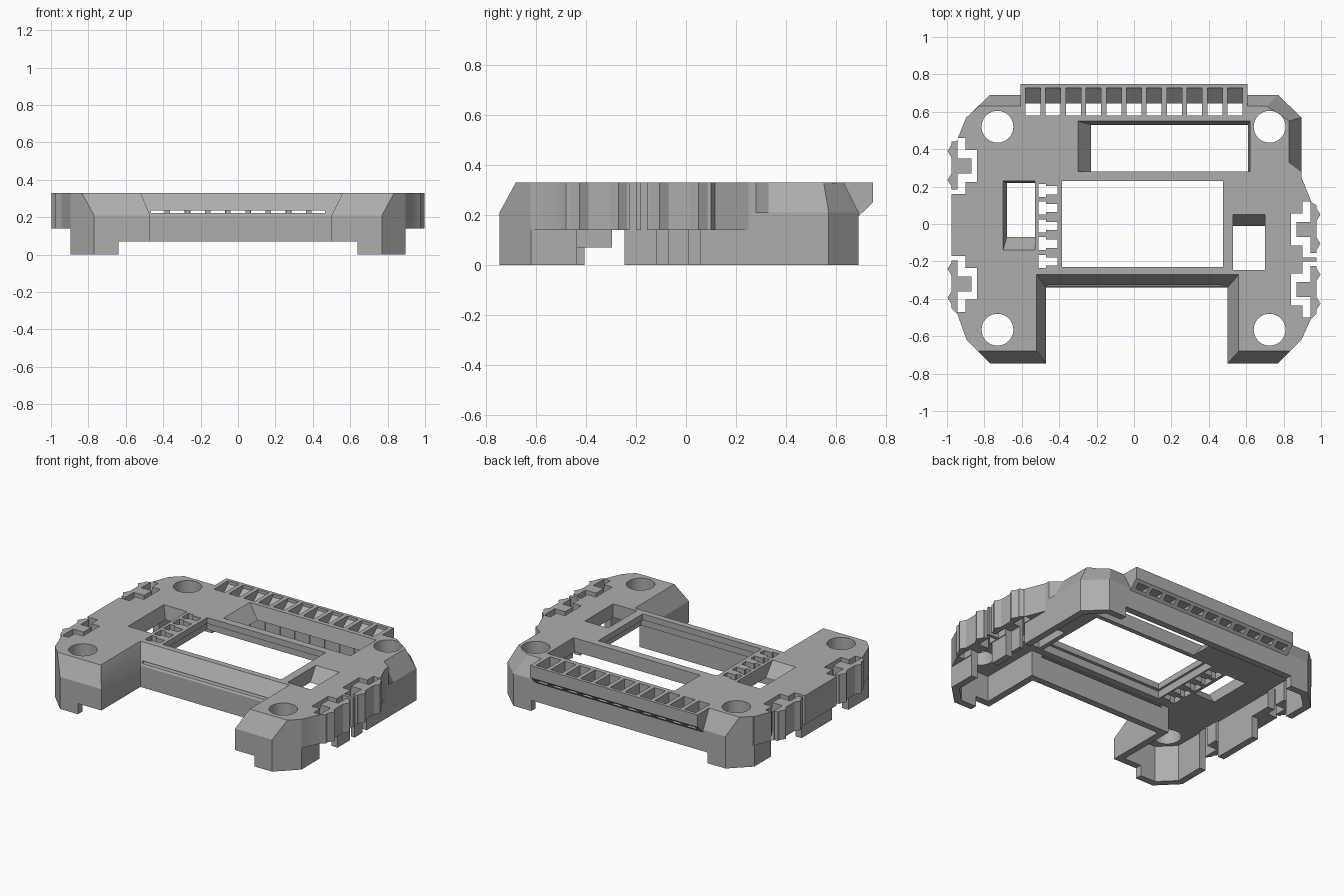
import bpy, bmesh, math
from mathutils import Vector

if "Cube" in bpy.data.objects:
    bpy.data.objects.remove(bpy.data.objects["Cube"])

grey = bpy.data.materials.new("plastic grey")
grey.use_nodes = True
grey.diffuse_color = (0.42, 0.42, 0.42, 1)
grey.node_tree.nodes["Principled BSDF"].inputs["Base Color"].default_value = (0.42, 0.42, 0.42, 1)


def add_loft(bm, rings):
    """Closed solid through stacked rings of equally many 3D points."""
    loops = [[bm.verts.new(p) for p in ring] for ring in rings]
    faces = [bm.faces.new(loops[0]), bm.faces.new(loops[-1])]
    for a, b in zip(loops, loops[1:]):
        for i in range(len(a)):
            j = (i + 1) % len(a)
            faces.append(bm.faces.new((a[i], a[j], b[j], b[i])))
    bmesh.ops.recalc_face_normals(bm, faces=faces)


def level(poly, z):
    return [(x, y, z) for x, y in poly]


def rect(x0, x1, y0, y1):
    return [(x0, y0), (x1, y0), (x1, y1), (x0, y1)]


def add_box(bm, x0, x1, y0, y1, z0=-0.2, z1=0.5):
    r = rect(x0, x1, y0, y1)
    add_loft(bm, [level(r, z0), level(r, z1)])


def add_along_x(bm, profile, x0, x1):
    add_loft(bm, [[(x, y, z) for y, z in profile] for x in (x0, x1)])


def inset(poly, d):
    """Move every edge of a counter-clockwise outline inwards by d."""
    out = []
    for i, p in enumerate(poly):
        p = Vector(p)
        a = (p - Vector(poly[i - 1])).normalized()
        b = (Vector(poly[(i + 1) % len(poly)]) - p).normalized()
        na, nb = Vector((-a.y, a.x)), Vector((-b.y, b.x))
        out.append(tuple(p + (na + nb) * d / (1 + na.dot(nb))))
    return out


def make(name, bm):
    me = bpy.data.meshes.new(name)
    bm.to_mesh(me)
    bm.free()
    ob = bpy.data.objects.new(name, me)
    bpy.context.collection.objects.link(ob)
    me.materials.append(grey)
    return ob


def cut(ob, cutter):
    m = ob.modifiers.new("cut", 'BOOLEAN')
    m.operation, m.object, m.solver = 'DIFFERENCE', cutter, 'EXACT'
    m.use_self = True
    bpy.context.view_layer.objects.active = ob
    bpy.ops.object.modifier_apply(modifier=m.name)


TOP, PLATE, SHOULDER, GRIP = 0.33, 0.24, 0.21, 0.14

# Shell: U-shaped outline with sloped upper edges
low = [(-.47, -.745), (-.47, -.34), (.5, -.34), (.5, -.745), (.77, -.745), (.895, -.62),
       (.895, .28), (.895, .33), (.895, .57), (.77, .69), (-.77, .69), (-.895, .57),
       (-.895, -.62), (-.77, -.745)]
high = [(-.52, -.68), (-.52, -.27), (.56, -.27), (.56, -.68), (.835, -.68), (.895, -.62),
        (.895, .28), (.83, .33), (.83, .55), (.71, .63), (-.83, .63), (-.895, .57),
        (-.895, -.62), (-.835, -.68)]
bm = bmesh.new()
add_loft(bm, [level(low, 0), level(low, SHOULDER), level(high, TOP)])
shell = make("shell", bm)

# Hollow underside
bm = bmesh.new()
inner = inset(low, 0.045)
add_loft(bm, [level(inner, -.1), level(inner, PLATE)])
cavity = make("cavity_cutter", bm)

# Openings in the top plate, wall gaps and screw holes
bm = bmesh.new()
pockets = [(rect(-.30, .62, .28, .55), rect(-.23, .61, .28, .53)),
           (rect(.53, .70, -.245, .05), rect(.53, .70, -.245, -.01)),
           (rect(-.70, -.53, -.14, .23), rect(-.68, -.53, -.07, .22))]
for wide, narrow in pockets:
    add_loft(bm, [level(narrow, .2), level(narrow, PLATE), level(wide, TOP), level(wide, .4)])
add_box(bm, -.385, .475, -.23, .23)
add_box(bm, -.40, .50, -.25, .25, .2, .29)
for x in (-.73, .725):
    for y in (-.565, .52):
        ring = [(x + .085 * math.cos(a), y + .085 * math.sin(a))
                for a in (math.tau * i / 40 for i in range(40))]
        add_loft(bm, [level(ring, -.1), level(ring, .5)])
add_box(bm, -.64, .64, -.9, .9, -.1, .07)
for side in (-1, 1):
    xs = sorted((side * .75, side * 1.1))
    add_box(bm, *xs, -.395, -.245, -.1, GRIP)
add_box(bm, -1.1, -.75, .08, .38, -.1, GRIP)
add_box(bm, -.465, .465, -.4, -.28, .222, .236)
# Meandering slots beside the large window
for i in range(5):
    y = .18 - .095 * i
    add_box(bm, -.475, -.41, y - .022, y + .022)
    add_box(bm, -.51, -.47, y - .035, y + .035)
openings = make("opening_cutter", bm)

# Side grips: toothed slabs, split from the plate by slots around a tongue
grips = {-1: [(.31, -1), (-.32, 1)], 1: [(-.03, -1), (-.35, 1)]}
ends = {-1: [(.575, .44), (-.48, -.62)], 1: [(.25, .115), (-.51, -.62)]}


def side_outline(side):
    (y_back, y_strip), (y_strip2, y_front) = ends[side]
    pts = [(.87, y_back), (.895, y_back), (.95, y_strip)]
    for yc, _ in grips[side]:
        pts += [(.975, yc + .13)]
        for ty in (yc + .08, yc - .075):
            pts += [(.975, ty + .035), (.997, ty), (.975, ty - .035)]
        pts += [(.975, yc - .13)]
    pts += [(.945, y_strip2), (.895, y_front), (.87, y_front)]
    return [(side * x, y) for x, y in pts]


bm = bmesh.new()
for side in grips:
    for yc, inward in grips[side]:
        slots = [(.90, .945, .04, .15), (.90, .945, -.15, -.04), (.84, .90, .04, .085),
                 (.84, .90, -.085, -.04), (.84, .87, -.05, .05)]
        slots.append((.92, 1.1, .125, .15) if inward > 0 else (.92, 1.1, -.15, -.125))
        for x0, x1, v0, v1 in slots:
            add_box(bm, *sorted((side * x0, side * x1)), yc + v0, yc + v1)
slot_cutter = make("slot_cutter", bm)

side_grips = []
for side, name in ((-1, "right_side_grip"), (1, "left_side_grip")):
    bm = bmesh.new()
    outline = side_outline(side)
    add_loft(bm, [level(outline, GRIP), level(outline, TOP)])
    side_grips.append(make(name, bm))

# Vent rack overhanging the back edge
bm = bmesh.new()
add_along_x(bm, [(.56, TOP), (.748, TOP), (.748, .25), (.69, .195), (.64, .195), (.64, PLATE),
                 (.56, PLATE)], -.608, .608)
rack = make("vent_rack", bm)

bm = bmesh.new()
for i in range(11):
    x = (i - 5) * .108
    add_along_x(bm, [(.58, .4), (.727, .4), (.727, .31), (.65, .245), (.65, .1), (.58, .1)],
                x - .04, x + .04)
    add_along_x(bm, [(.6, .21), (.8, .21), (.8, .236), (.6, .236)], x - .039, x + .039)
vents = make("vent_cutter", bm)

# Apply the cuts, then drop the cutters
for tool in (cavity, openings, slot_cutter, vents):
    cut(shell, tool)
for grip in side_grips:
    cut(grip, slot_cutter)
cut(rack, vents)
for tool in (cavity, openings, slot_cutter, vents):
    bpy.data.objects.remove(tool)

# Smooth the round holes, keep edges sharp
bpy.ops.object.select_all(action='DESELECT')
for ob in [shell, rack] + side_grips:
    ob.select_set(True)
bpy.context.view_layer.objects.active = shell
bpy.ops.object.shade_smooth_by_angle(angle=math.radians(25))
